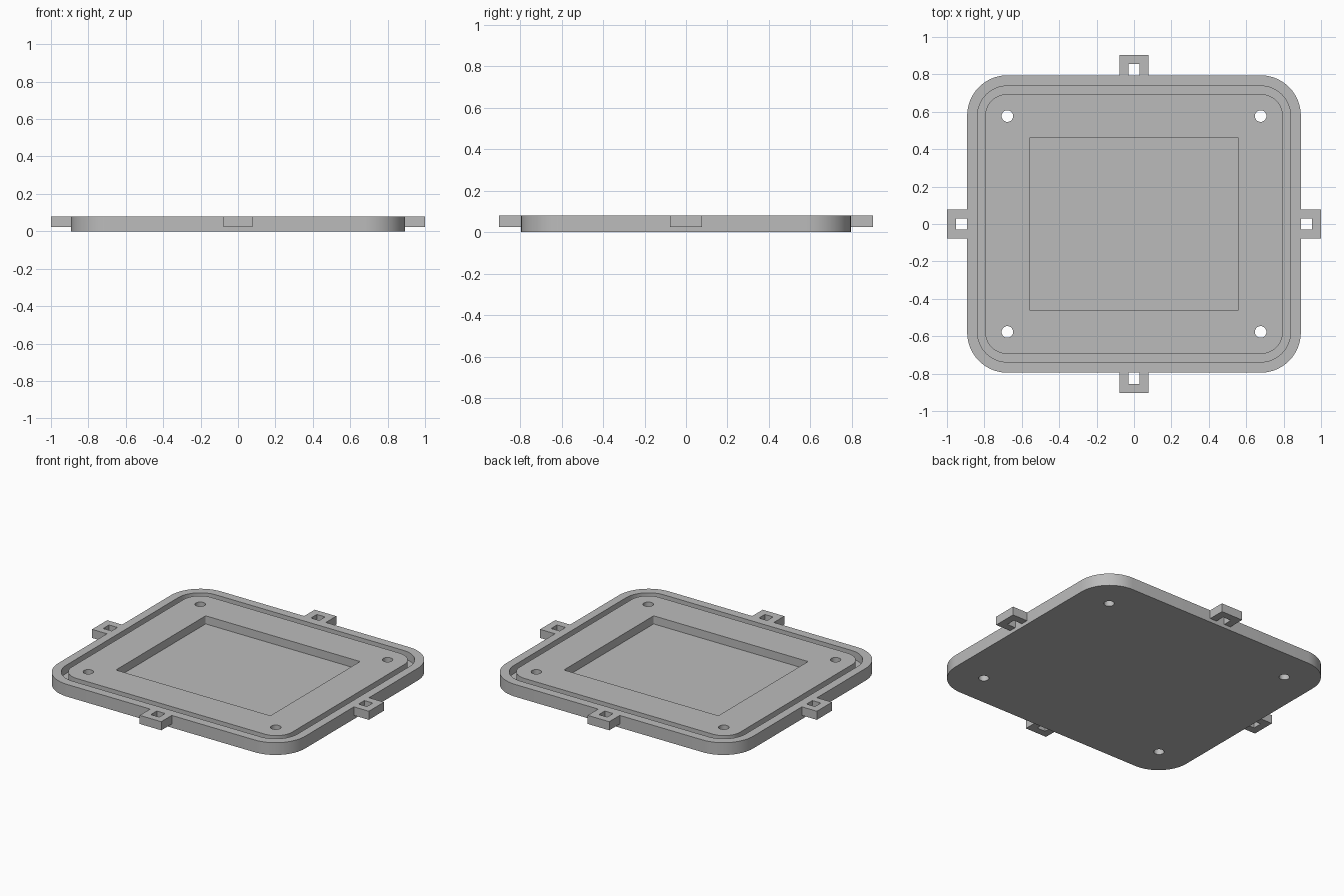
import bpy, bmesh, math

if "Cube" in bpy.data.objects:
    bpy.data.objects.remove(bpy.data.objects["Cube"])

TOP, FLOOR, LUG_Z = 0.08, 0.027, 0.024

grey = bpy.data.materials.new("mid grey")
grey.diffuse_color = (0.5, 0.5, 0.5, 1)
grey.use_nodes = True
grey.node_tree.nodes["Principled BSDF"].inputs["Base Color"].default_value = grey.diffuse_color


def rounded(hx, hy, r, n=16):
    """Rounded rectangle outline, counter-clockwise."""
    pts = []
    for q, (sx, sy) in enumerate([(1, 1), (-1, 1), (-1, -1), (1, -1)]):
        for i in range(n + 1):
            a = math.pi / 2 * (q + i / n)
            pts.append((sx * (hx - r) + r * math.cos(a), sy * (hy - r) + r * math.sin(a)))
    return pts


def prism(name, outline, z0, z1, inner=None):
    """Extruded outline; an inner outline with as many points makes a ring."""
    bm = bmesh.new()
    n = len(outline)

    def loop(pts, z):
        return [bm.verts.new((x, y, z)) for x, y in pts]

    def strip(a, b):
        for i in range(n):
            j = (i + 1) % n
            bm.faces.new((a[i], a[j], b[j], b[i]))

    low, high = loop(outline, z0), loop(outline, z1)
    strip(low, high)
    if inner:
        ilow, ihigh = loop(inner, z0), loop(inner, z1)
        strip(high, ihigh)
        strip(ihigh, ilow)
        strip(ilow, low)
    else:
        bm.faces.new(low)
        bm.faces.new(high)
    bmesh.ops.recalc_face_normals(bm, faces=bm.faces)
    me = bpy.data.meshes.new(name)
    bm.to_mesh(me)
    bm.free()
    me.materials.append(grey)
    ob = bpy.data.objects.new(name, me)
    bpy.context.collection.objects.link(ob)
    return ob


def cut(target, cutter):
    """Subtract the cutter and remove it."""
    bpy.context.view_layer.objects.active = target
    mod = target.modifiers.new("cut", 'BOOLEAN')
    mod.operation, mod.solver, mod.object = 'DIFFERENCE', 'EXACT', cutter
    bpy.ops.object.modifier_apply(modifier=mod.name)
    bpy.data.objects.remove(cutter)


# Base plate
plate = prism("base_plate", rounded(0.892, 0.795, 0.215), 0, TOP)

# Seal groove and central pocket
cut(plate, prism("groove_cutter", rounded(0.837, 0.738, 0.16), FLOOR, TOP + 0.05,
                 rounded(0.796, 0.694, 0.117)))
cut(plate, prism("pocket_cutter", rounded(0.558, 0.463, 0.006, 3), FLOOR, TOP + 0.05))

# Screw holes through the corners
for sx in (-1, 1):
    for sy in (-1, 1):
        hole = [(sx * 0.677 + 0.031 * math.cos(a), sy * 0.577 + 0.031 * math.sin(a))
                for a in (math.tau * i / 32 for i in range(32))]
        cut(plate, prism("screw_hole_cutter", hole, -0.05, TOP + 0.05))

bpy.ops.object.select_all(action='DESELECT')
plate.select_set(True)
bpy.context.view_layer.objects.active = plate
bpy.ops.object.shade_smooth_by_angle(angle=math.radians(30))

# U-shaped strap lugs, one on each side
for name, turn, edge in (("right_lug", 0, 0.892), ("back_lug", 1, 0.795),
                         ("left_lug", 2, 0.892), ("front_lug", 3, 0.795)):
    near, slot, far = edge, edge + 0.061, edge + 0.108
    u = [(near, -0.078), (far, -0.078), (far, 0.078), (near, 0.078),
         (near, 0.03), (slot, 0.03), (slot, -0.03), (near, -0.03)]
    c, s = round(math.cos(turn * math.pi / 2)), round(math.sin(turn * math.pi / 2))
    prism(name, [(x * c - y * s, x * s + y * c) for x, y in u], LUG_Z, TOP)
